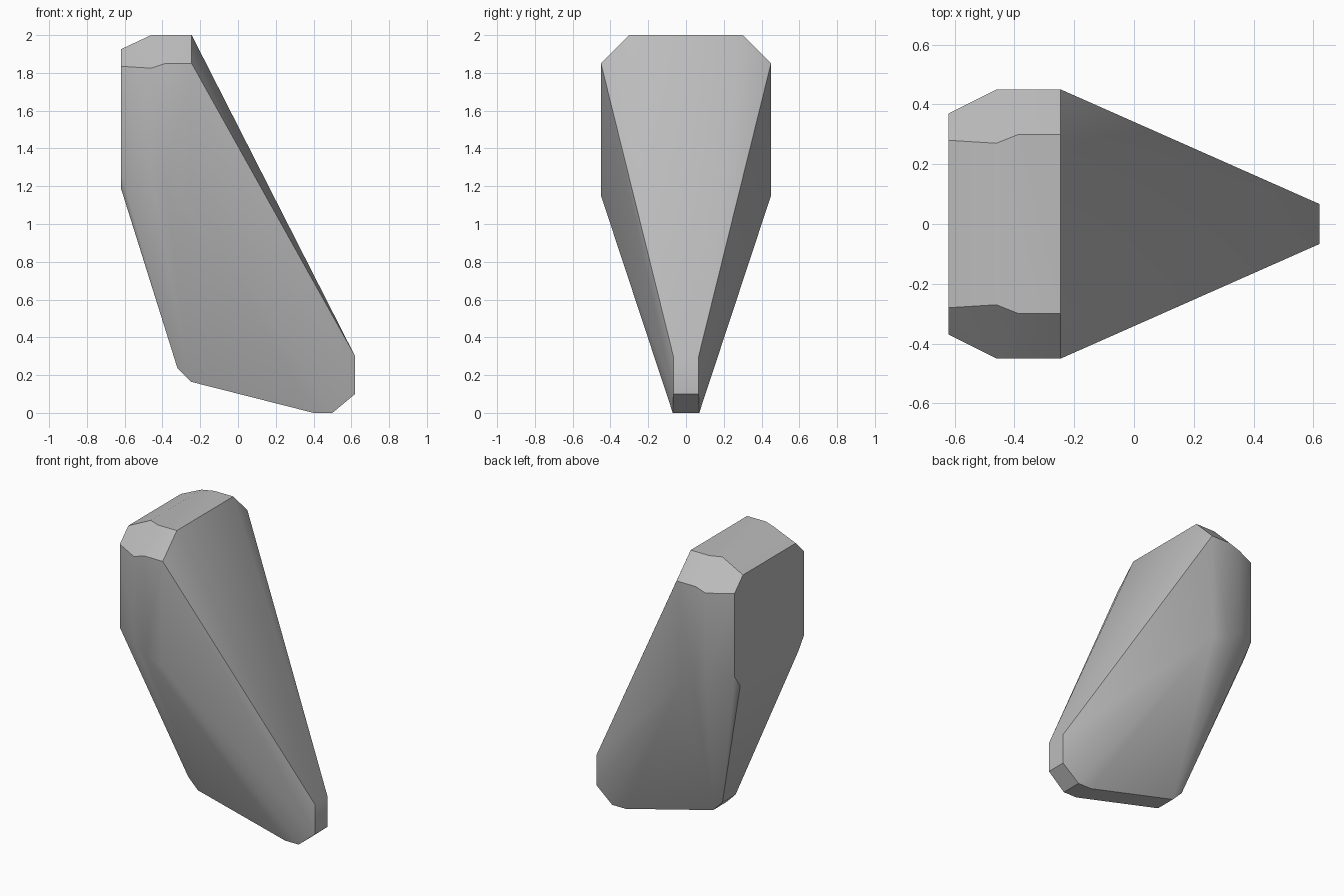
import bpy
import bmesh
import math

cube = bpy.data.objects.get("Cube")
if cube:
    bpy.data.objects.remove(cube, do_unlink=True)

# Single stone grey
stone = bpy.data.materials.new("stone_grey")
stone.use_nodes = True
grey = (0.5, 0.5, 0.5, 1)
stone.diffuse_color = grey
bsdf = stone.node_tree.nodes["Principled BSDF"]
bsdf.inputs["Base Color"].default_value = grey
bsdf.inputs["Roughness"].default_value = 0.8

# Corners of one half as (x, y, z); the other half is mirrored in y
top_rim = [(-0.62, 0.28, 1.925), (-0.46, 0.27, 2), (-0.385, 0.3, 2), (-0.245, 0.3, 2)]
shoulder = [(-0.62, 0.37, 1.835), (-0.46, 0.45, 1.825), (-0.385, 0.45, 1.85), (-0.245, 0.45, 1.85)]
waist = [(-0.62, 0.37, 1.275), (-0.62, 0.31, 1.19), (-0.46, 0.45, 1.255),
         (-0.38, 0.45, 1.18), (-0.255, 0.45, 1.15)]
foot = [(0.62, 0.067, 0.3), (0.62, 0.067, 0.1), (0.5, 0.07, 0), (0.4, 0.07, 0),
        (-0.25, 0.07, 0.165), (-0.32, 0.07, 0.235)]

# Chiselled body: the faceted shell around all corners
bm = bmesh.new()
for x, y, z in top_rim + shoulder + waist + foot:
    for side in (-1, 1):
        bm.verts.new((x, side * y, z))
bmesh.ops.convex_hull(bm, input=bm.verts[:])
bmesh.ops.dissolve_limit(bm, angle_limit=math.radians(1), verts=bm.verts[:], edges=bm.edges[:])
bmesh.ops.recalc_face_normals(bm, faces=bm.faces[:])
mesh = bpy.data.meshes.new("tapered_stone")
bm.to_mesh(mesh)
bm.free()
mesh.materials.append(stone)

body = bpy.data.objects.new("tapered_stone", mesh)
bpy.context.collection.objects.link(body)
bpy.ops.object.select_all(action="DESELECT")
body.select_set(True)
bpy.context.view_layer.objects.active = body
bpy.ops.object.shade_smooth_by_angle(angle=math.radians(30))
